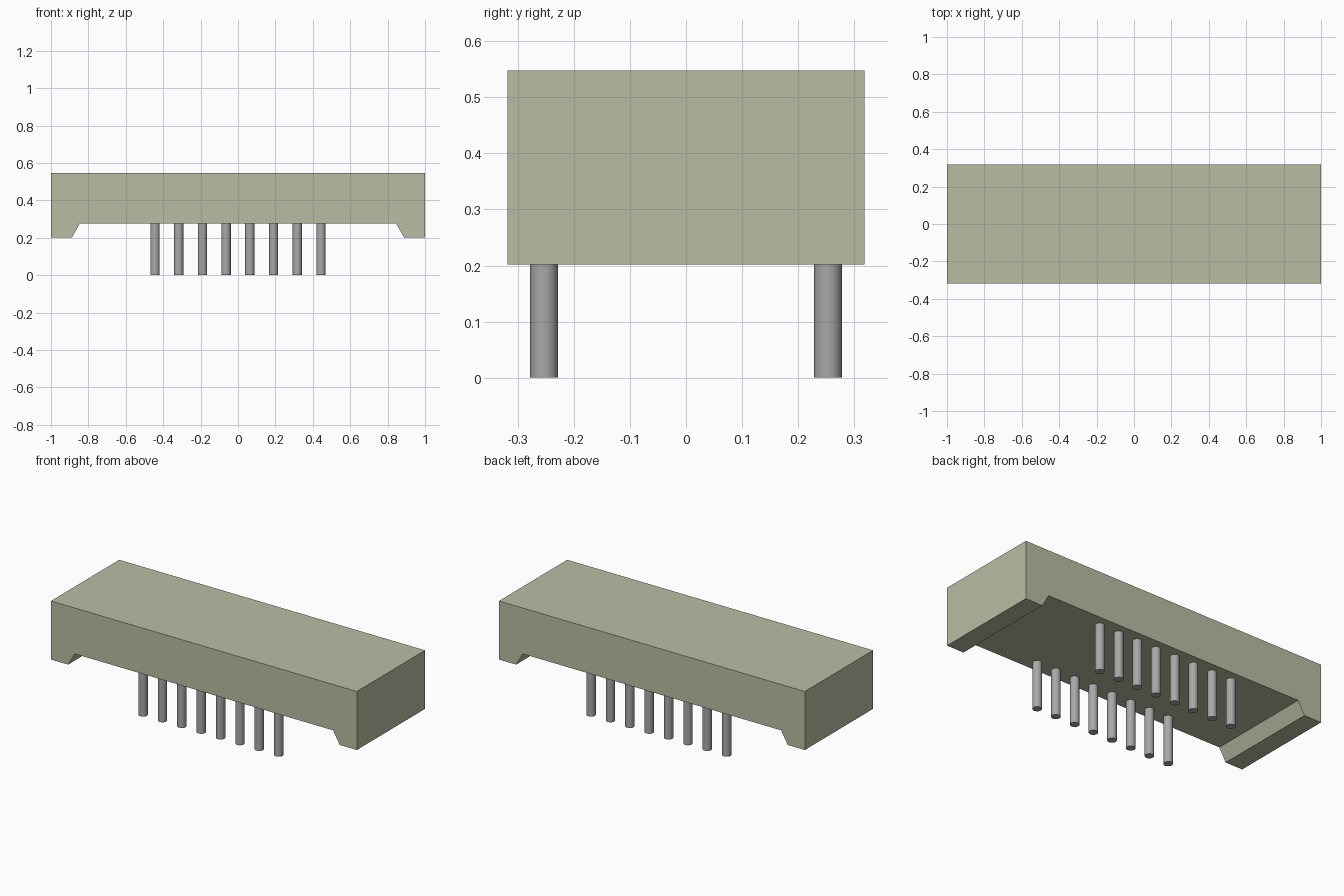
import bpy, bmesh, math

cube = bpy.data.objects.get("Cube")
if cube:
    bpy.data.objects.remove(cube, do_unlink=True)


def make_material(name, rgb):
    mat = bpy.data.materials.new(name)
    mat.use_nodes = True
    color = (*rgb, 1.0)
    mat.diffuse_color = color
    mat.node_tree.nodes["Principled BSDF"].inputs["Base Color"].default_value = color
    return mat


def add_object(name, bm, mat):
    bmesh.ops.recalc_face_normals(bm, faces=bm.faces)
    mesh = bpy.data.meshes.new(name)
    bm.to_mesh(mesh)
    bm.free()
    mesh.materials.append(mat)
    obj = bpy.data.objects.new(name, mesh)
    bpy.context.collection.objects.link(obj)
    return obj


housing_mat = make_material("sage plastic", (0.48, 0.515, 0.367))
pin_mat = make_material("grey metal", (0.39, 0.39, 0.39))

# Housing: mirrored front profile with a sloped foot at each end, extruded in depth
DEPTH = 0.637
half = [(0.845, 0.277), (0.888, 0.202), (1.0, 0.202), (1.0, 0.548)]
profile = half + [(-x, z) for x, z in reversed(half)]
bm = bmesh.new()
face = bm.faces.new([bm.verts.new((x, -DEPTH / 2, z)) for x, z in profile])
extruded = bmesh.ops.extrude_face_region(bm, geom=[face])
moved = [v for v in extruded["geom"] if isinstance(v, bmesh.types.BMVert)]
bmesh.ops.translate(bm, verts=moved, vec=(0, DEPTH, 0))
add_object("housing", bm, housing_mat)

# Pins: two rows of eight round legs
PIN_RADIUS, PIN_TOP, PITCH, ROW_Y = 0.025, 0.277, 0.1267, 0.253
for row, y in (("front", -ROW_Y), ("back", ROW_Y)):
    for i in range(8):
        bm = bmesh.new()
        bmesh.ops.create_cone(bm, cap_ends=True, segments=32, radius1=PIN_RADIUS,
                              radius2=PIN_RADIUS, depth=PIN_TOP)
        pin = add_object(f"{row}_pin_{i + 1}", bm, pin_mat)
        pin.location = ((i - 3.5) * PITCH, y, PIN_TOP / 2)
        bpy.ops.object.select_all(action='DESELECT')
        pin.select_set(True)
        bpy.context.view_layer.objects.active = pin
        bpy.ops.object.shade_smooth_by_angle(angle=math.radians(30))
